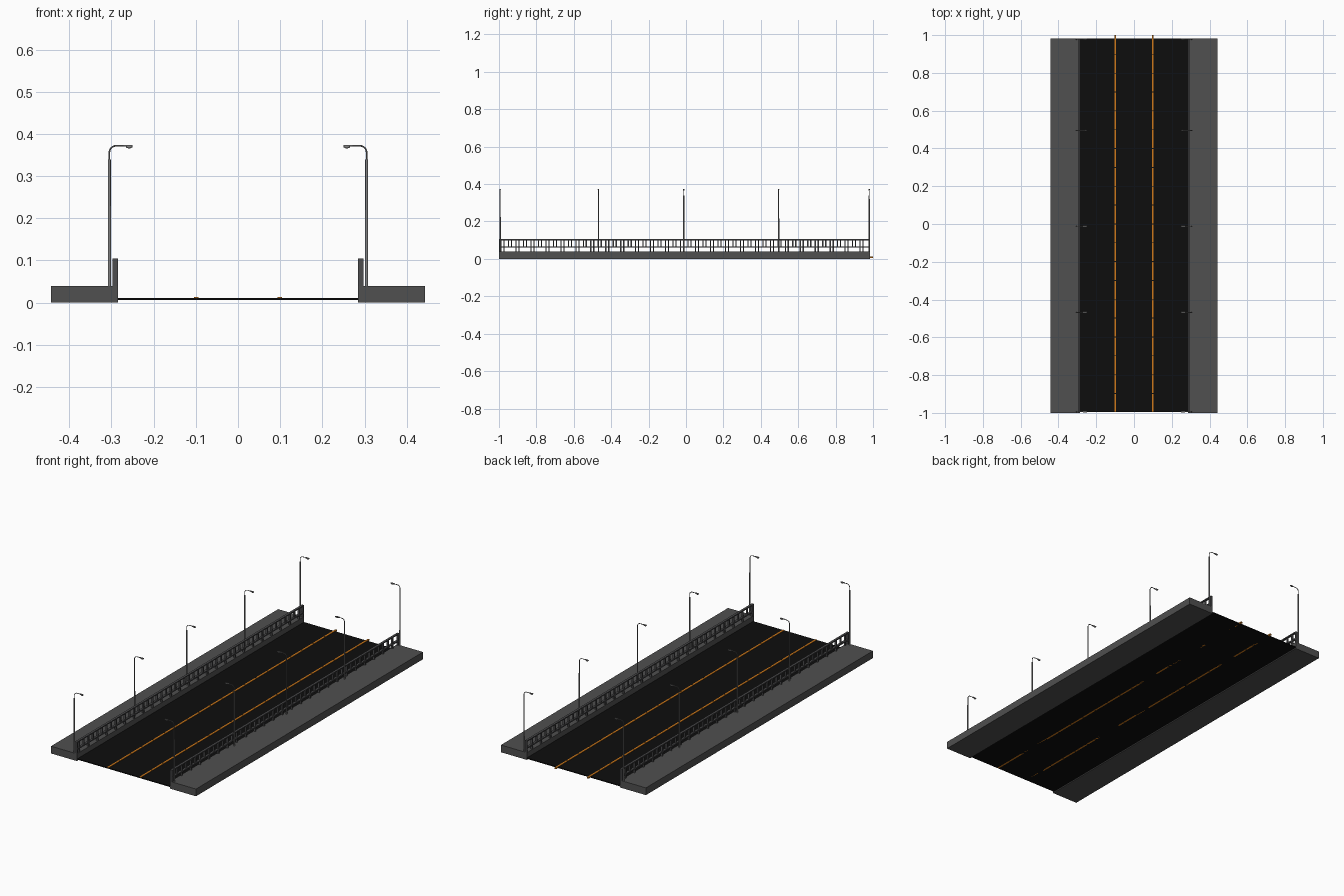
import bpy, bmesh, math
from mathutils import Matrix, Vector

cube = bpy.data.objects.get("Cube")
if cube:
    bpy.data.objects.remove(cube, do_unlink=True)


def material(name, rgb):
    m = bpy.data.materials.new(name)
    m.use_nodes = True
    color = (*rgb, 1)
    m.diffuse_color = color
    m.node_tree.nodes["Principled BSDF"].inputs["Base Color"].default_value = color
    return m


concrete = material("concrete grey", (0.08, 0.08, 0.08))
asphalt = material("asphalt black", (0.004, 0.004, 0.004))
paint = material("orange paint", (0.62, 0.19, 0.01))
rail_grey = material("railing grey", (0.075, 0.075, 0.078))
steel = material("lamp steel", (0.22, 0.22, 0.22))


def add_box(bm, x, y, z):
    """Box from (low, high) ranges."""
    size = [r[1] - r[0] for r in (x, y, z)]
    mid = Vector([(r[0] + r[1]) / 2 for r in (x, y, z)])
    bmesh.ops.create_cube(bm, size=1, matrix=Matrix.Translation(mid) @ Matrix.Diagonal((*size, 1)))


def link(name, mesh, mat=None):
    ob = bpy.data.objects.new(name, mesh)
    bpy.context.collection.objects.link(ob)
    if mat:
        mesh.materials.append(mat)
    return ob


def finish(bm, name, mat):
    mesh = bpy.data.meshes.new(name)
    bm.to_mesh(mesh)
    bm.free()
    return link(name, mesh, mat)


START, END = -0.995, 0.983

# Road slab
bm = bmesh.new()
add_box(bm, (-0.286, 0.286), (START, END), (0.006, 0.011))
finish(bm, "road", asphalt)

for side, label in ((1, "left"), (-1, "right")):
    def span(a, b):
        return tuple(sorted((side * a, side * b)))

    # Raised pavement
    bm = bmesh.new()
    add_box(bm, span(0.285, 0.443), (-1, END), (0, 0.04))
    finish(bm, label + "_pavement", concrete)

    # Lane line of long dashes
    bm = bmesh.new()
    count = 20
    pitch = (1 - START) / count
    for i in range(count):
        y = START + i * pitch
        gap = 0.004 if i < count - 1 else 0
        add_box(bm, span(0.094, 0.104), (y, y + pitch - gap), (0.006, 0.013))
    finish(bm, label + "_lane_line", paint)

    # Railing: two rails, close upper balusters and wider lower posts
    bm = bmesh.new()
    for low, high in ((0.099, 0.105), (0.060, 0.067)):
        add_box(bm, span(0.285, 0.297), (-1, END), (low, high))
    shift = 0.008 if side > 0 else 0.024
    for i in range(49):
        y = -1 + shift + i * 0.04
        add_box(bm, span(0.286, 0.296), (y, y + 0.006), (0.066, 0.1))
        if i % 2 == 0:
            add_box(bm, span(0.286, 0.296), (y, y + 0.006), (0.038, 0.061))
    for y in (-1, END - 0.008):
        add_box(bm, span(0.285, 0.297), (y, y + 0.008), (0.038, 0.104))
    finish(bm, label + "_railing", rail_grey)

# Lamp post: wide lower pole, thin upper arm that bends inward, flat head
bm = bmesh.new()
bmesh.ops.create_cone(bm, cap_ends=True, segments=12, radius1=0.0038, radius2=0.0034,
                      depth=0.302, matrix=Matrix.Translation((0, 0, 0.189)))
path = [Vector((0, 0, 0.335))]
bend = 0.016
for i in range(7):
    a = math.radians(15 * i)
    path.append(Vector((-bend + bend * math.cos(a), 0, 0.356 + bend * math.sin(a))))
path.append(Vector((-0.040, 0, 0.372)))
rings = []
for i, p in enumerate(path):
    t = (path[min(i + 1, len(path) - 1)] - path[max(i - 1, 0)]).normalized()
    side_dir = Vector((0, 1, 0))
    up = t.cross(side_dir)
    rings.append([bm.verts.new(p + 0.0019 * (math.cos(k * math.pi / 4) * side_dir
                                             + math.sin(k * math.pi / 4) * up)) for k in range(8)])
for a, b in zip(rings, rings[1:]):
    for k in range(8):
        bm.faces.new((a[k], a[(k + 1) % 8], b[(k + 1) % 8], b[k]))
bm.faces.new(rings[-1])
bm.faces.new(rings[0])
add_box(bm, (-0.055, -0.034), (-0.0035, 0.0035), (0.3705, 0.3740))
bmesh.ops.create_uvsphere(bm, u_segments=12, v_segments=8, radius=1,
                          matrix=Matrix.Translation((-0.047, 0, 0.370))
                          @ Matrix.Diagonal((0.008, 0.004, 0.0042, 1)))
bmesh.ops.recalc_face_normals(bm, faces=bm.faces)
lamp = finish(bm, "left_lamp_1", steel)
bpy.context.view_layer.objects.active = lamp
lamp.select_set(True)
bpy.ops.object.shade_smooth_by_angle(angle=math.radians(40))

# Repeat the lamp along both pavements
for n, y in enumerate((-0.994, -0.468, -0.012, 0.495, 0.979), 1):
    for side, label in ((1, "left"), (-1, "right")):
        first = side == 1 and n == 1
        ob = lamp if first else link(f"{label}_lamp_{n}", lamp.data)
        ob.location = (side * 0.305, y, 0)
        ob.rotation_euler.z = 0 if side == 1 else math.pi
